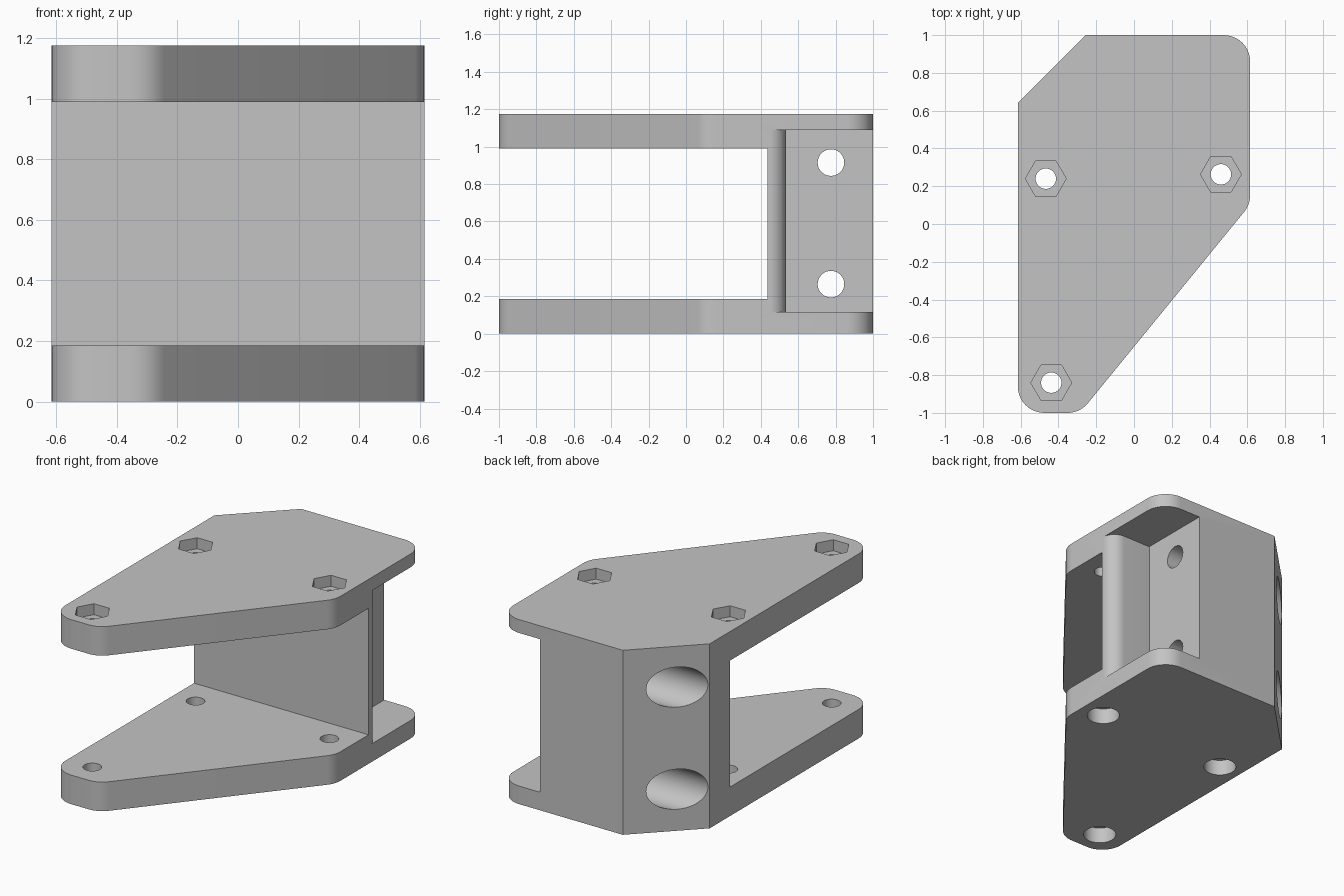
import bpy, bmesh, math
from mathutils import Vector

if "Cube" in bpy.data.objects:
    bpy.data.objects.remove(bpy.data.objects["Cube"], do_unlink=True)

HEIGHT = 1.175
PLATE_LOW, PLATE_HIGH = 0.185, 0.99     # inner faces of the two plates

grey = bpy.data.materials.new("plain grey")
grey.use_nodes = True
colour = (0.55, 0.55, 0.55, 1)
grey.diffuse_color = colour
grey.node_tree.nodes["Principled BSDF"].inputs["Base Color"].default_value = colour


def rounded(points, steps=10):
    """Outline from (x, y, radius) corners, with arcs where radius > 0."""
    out = []
    for i, (x, y, r) in enumerate(points):
        p = Vector((x, y))
        if not r:
            out.append(p)
            continue
        a = (Vector(points[i - 1][:2]) - p).normalized()
        b = (Vector(points[(i + 1) % len(points)][:2]) - p).normalized()
        half = math.acos(a.dot(b)) / 2
        centre = p + (a + b).normalized() * (r / math.sin(half))
        start = p + a * (r / math.tan(half)) - centre
        end = p + b * (r / math.tan(half)) - centre
        for s in range(steps + 1):
            t = s / steps
            sweep = math.pi - 2 * half
            out.append(centre + (start * math.sin((1 - t) * sweep)
                                 + end * math.sin(t * sweep)) / math.sin(sweep))
    return out


def prism(name, outline, z0, z1):
    """Closed solid standing on a flat outline."""
    bm = bmesh.new()
    low = [bm.verts.new((p[0], p[1], z0)) for p in outline]
    high = [bm.verts.new((p[0], p[1], z1)) for p in outline]
    bm.faces.new(low[::-1])
    bm.faces.new(high)
    for i in range(len(low)):
        bm.faces.new((low[i - 1], low[i], high[i], high[i - 1]))
    bmesh.ops.recalc_face_normals(bm, faces=bm.faces[:])
    mesh = bpy.data.meshes.new(name)
    bm.to_mesh(mesh)
    bm.free()
    ob = bpy.data.objects.new(name, mesh)
    bpy.context.collection.objects.link(ob)
    return ob


def circle(x, y, r, sides=48):
    return [(x + r * math.cos(math.tau * i / sides),
             y + r * math.sin(math.tau * i / sides)) for i in range(sides)]


def cut(body, cutter):
    """Subtract the cutter from the body and discard it."""
    cutter.hide_render = True
    mod = body.modifiers.new("cut", 'BOOLEAN')
    mod.operation = 'DIFFERENCE'
    mod.solver = 'EXACT'
    mod.object = cutter
    bpy.ops.object.modifier_apply(modifier=mod.name)
    bpy.data.objects.remove(cutter, do_unlink=True)


def side_bore(body, y, z, r, x0, x1):
    """Round bore running along x."""
    bore = prism("bore", circle(0, 0, r), x0, x1)
    for v in bore.data.vertices:
        a, b, c = v.co
        v.co = (c, a + y, b + z)
    cut(body, bore)


# Full-height body with the shared plate outline
R = 0.14
body = prism("bracket_body", rounded([
    (-0.615, -1, R), (-0.286, -1, R), (0.615, 0.103, R),
    (0.615, 1, R), (-0.255, 1, 0), (-0.615, 0.64, 0)]), 0, HEIGHT)
body.data.materials.append(grey)
bpy.ops.object.select_all(action='DESELECT')
body.select_set(True)
bpy.context.view_layer.objects.active = body

# Open mouth between the two plates
cut(body, prism("mouth", [(-1, -2), (1, -2), (1, 0.435), (-1, 0.435)],
                PLATE_LOW, PLATE_HIGH))

# Rear side pocket that wraps round the softened end of the cross wall
pocket = rounded([(0.33, 0.535, 0), (0.616, 0.535, 0.09), (0.616, 0.44, 0),
                  (1, 0.44, 0), (1, 2, 0), (0.33, 2, 0)])
cut(body, prism("pocket", pocket, 0.115, 1.09))

# Two cross bolts: slim bore, wide counterbore from the chamfered corner
for z in (0.265, 0.915):
    side_bore(body, 0.775, z, 0.071, -1, 0.5)
    side_bore(body, 0.775, z, 0.128, -1, 0.1)

# Three vertical bolts: slim bore, hex recess above, round counterbore below
for x, y in ((-0.467, 0.24), (0.46, 0.263), (-0.438, -0.84)):
    cut(body, prism("bolt", circle(x, y, 0.054), -1, 2))
    cut(body, prism("hex", circle(x, y, 0.108, 6), HEIGHT - 0.07, 2))
    cut(body, prism("head", circle(x, y, 0.096), -1, 0.1))

bpy.ops.object.shade_smooth_by_angle(angle=math.radians(25))
